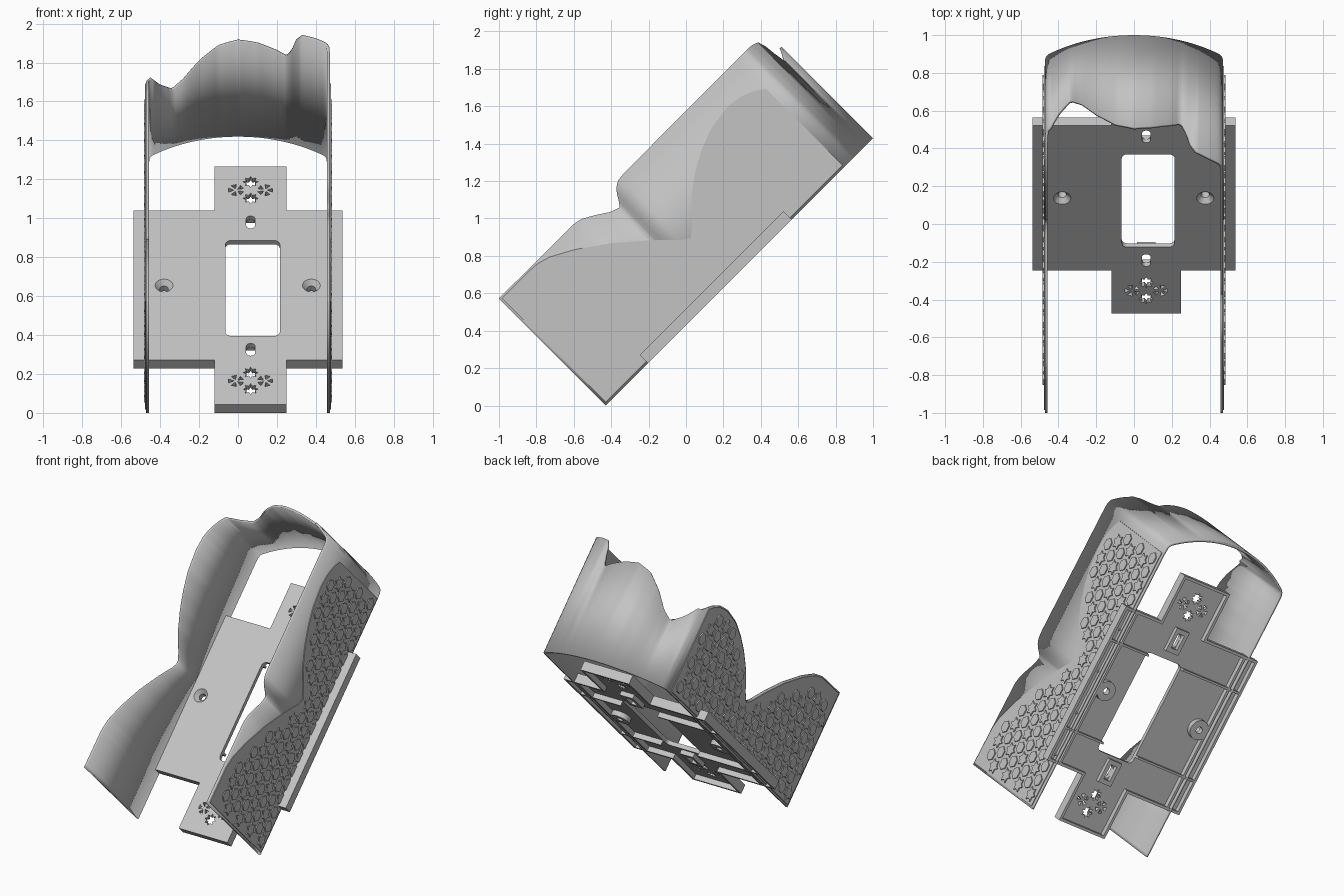
import bpy, bmesh
from math import sin, cos, pi, sqrt
from mathutils import Matrix

cube = bpy.data.objects.get("Cube")
if cube:
    bpy.data.objects.remove(cube, do_unlink=True)

grey = bpy.data.materials.new("light_grey")
grey.use_nodes = True
grey.diffuse_color = (0.55, 0.55, 0.55, 1)
grey.node_tree.nodes["Principled BSDF"].inputs["Base Color"].default_value = (0.55, 0.55, 0.55, 1)

# The whole model leans back by 45 degrees: local x, u (up the slope), w (off the slope)
TILT = Matrix.Rotation(pi / 4, 4, 'X')
# Maps a flat drawing in (u, w) onto the side walls, thickness along x
SIDE = TILT @ Matrix(((0, 0, 1, 0), (1, 0, 0, 0), (0, 1, 0, 0), (0, 0, 0, 1)))
BASE, DECK = 0.304, 0.366


def add_mesh(name, bm, matrix=TILT, smooth=False):
    mesh = bpy.data.meshes.new(name)
    bm.to_mesh(mesh)
    bm.free()
    mesh.materials.append(grey)
    ob = bpy.data.objects.new(name, mesh)
    bpy.context.collection.objects.link(ob)
    ob.matrix_world = matrix
    if smooth:
        bpy.ops.object.select_all(action='DESELECT')
        ob.select_set(True)
        bpy.context.view_layer.objects.active = ob
        bpy.ops.object.shade_smooth_by_angle(angle=pi / 6)
    return ob


def slab(name, loops, low, high, matrix=TILT):
    """Extruded flat shape; loops inside other loops become holes."""
    curve = bpy.data.curves.new(name, 'CURVE')
    curve.dimensions, curve.fill_mode = '2D', 'BOTH'
    curve.extrude = (high - low) / 2
    for loop in loops:
        spline = curve.splines.new('POLY')
        spline.points.add(len(loop) - 1)
        for point, (a, b) in zip(spline.points, loop):
            point.co = (a, b, 0, 1)
        spline.use_cyclic_u = True
    temp = bpy.data.objects.new(name + "_outline", curve)
    bpy.context.collection.objects.link(temp)
    graph = bpy.context.evaluated_depsgraph_get()
    mesh = bpy.data.meshes.new_from_object(temp.evaluated_get(graph))
    bm = bmesh.new()
    bm.from_mesh(mesh)
    bpy.data.objects.remove(temp, do_unlink=True)
    bpy.data.meshes.remove(mesh)
    bmesh.ops.remove_doubles(bm, verts=bm.verts, dist=0.0002)
    bmesh.ops.recalc_face_normals(bm, faces=bm.faces)
    for f in bm.faces:
        f.material_index = 0
    bmesh.ops.translate(bm, verts=bm.verts, vec=(0, 0, (low + high) / 2))
    return add_mesh(name, bm, matrix, True)


def star(cx, cy, outer, inner, n):
    return [(cx + r * cos(pi * k / n + pi / 2), cy + r * sin(pi * k / n + pi / 2))
            for k in range(2 * n) for r in [inner if k % 2 else outer]]


def disc(cx, cy, r, n=24):
    return [(cx + r * cos(2 * pi * k / n), cy + r * sin(2 * pi * k / n)) for k in range(n)]


def box(cx, cy, hx, hy):
    return [(cx - hx, cy - hy), (cx + hx, cy - hy), (cx + hx, cy + hy), (cx - hx, cy + hy)]


def rounded(cx, cy, hx, hy, r, n=5):
    pts = []
    for q, (sx, sy) in enumerate([(1, 1), (-1, 1), (-1, -1), (1, -1)]):
        for k in range(n + 1):
            a = pi / 2 * (q + k / n)
            pts.append((cx + sx * (hx - r) + r * cos(a), cy + sy * (hy - r) + r * sin(a)))
    return pts


def lookup(table, t):
    for (a, p), (b, q) in zip(table, table[1:]):
        if t <= b:
            return p + (q - p) * max(0, t - a) / (b - a)
    return table[-1][1]


# Rim heights: left wall, right wall (by u) and back wall (by x)
left_rim = [(-0.3, 1.112), (0.27, 1.11), (0.31, 1.1), (0.364, 1.071), (0.45, 1.015), (0.498, 1.0),
            (0.523, 1.032), (0.548, 1.078), (0.59, 1.107), (0.643, 1.113), (1.6, 1.115)]
right_rim = [(-0.3, 1.112), (-0.04, 1.11), (0.04, 1.09), (0.17, 1.02), (0.34, 0.9), (0.5, 0.76),
             (0.6, 0.66), (0.65, 0.625), (0.7, 0.665), (0.81, 0.78), (0.92, 0.86), (1.03, 0.92),
             (1.15, 0.965), (1.29, 0.982), (1.38, 0.97), (1.45, 0.94), (1.56, 0.86)]
back_rim = [(-0.45, 0.86), (-0.4, 0.775), (-0.34, 0.715), (-0.28, 0.765), (-0.2, 0.87), (-0.1, 0.962),
            (0, 0.995), (0.1, 0.98), (0.2, 0.945), (0.25, 0.92), (0.28, 0.98), (0.3, 1.056),
            (0.33, 1.1), (0.4, 1.113), (0.46, 1.115)]

# Wrap-around shell: left wall, bowed back, right wall
W, BOW = 0.472, 0.789
side_us = [-0.304 + 1.804 * k / 90 for k in range(91)]
corner = [(0.470, 1.54), (0.463, 1.562)]
path = [(W, u, lookup(left_rim, u)) for u in side_us]
path += [(x, u, 1.115) for x, u in corner]
for k in range(61):
    x = 0.45 - 0.9 * k / 60
    path.append((x, 1.718 - BOW + sqrt(BOW * BOW - x * x), lookup(back_rim, x)))
path += [(-x, u, lookup(right_rim, u)) for x, u in reversed(corner)]
path += [(-W, u, lookup(right_rim, u)) for u in reversed(side_us)]
bm = bmesh.new()
rows = [(bm.verts.new((x, u, BASE)), bm.verts.new((x, u, w))) for x, u, w in path]
for (a, b), (c, d) in zip(rows, rows[1:]):
    bm.faces.new((a, c, d, b))
shell = add_mesh("wraparound_shell", bm, TILT, True)
thick = shell.modifiers.new("thickness", 'SOLIDIFY')
thick.thickness, thick.offset = 0.015, -1

# Raised side panels with a pattern of hexagons and stars
us = [-0.29 + 1.79 * k / 80 for k in range(81)]
panel = [(-0.29, 0.316), (1.5, 0.316)] + [(u, lookup(right_rim, u) - 0.01) for u in reversed(us)]
tiles = []
for j in range(9):
    for i in range(19):
        u, w = -0.23 + 0.098 * (i + 0.5 * (j % 2)), 0.375 + 0.085 * j
        if u > 1.46 or any(w > lookup(right_rim, u + d) - 0.06 for d in (-0.04, 0, 0.04)):
            continue
        if (i - j // 2 + 2 * j) % 3 == 0:
            tiles.append(star(u, w, 0.05, 0.029, 6))
        else:
            tiles.append(disc(u, w, 0.04, 6))
for side, s in (("left", 1), ("right", -1)):
    for part, loops, a, b in (("panel", [panel], 0.470, 0.477), ("pattern", tiles, 0.475, 0.484)):
        slab(side + "_" + part, loops, min(s * a, s * b), max(s * a, s * b), SIDE)

# Mounting plate: wide body with a narrower, off-centre tab at each end
MID, TAB = 0.56, 0.065


def plate_outline(d):
    x, t, u, v = 0.537 - d, 0.185 - d, 0.543 - d, 0.864 - d
    return [(-x, MID - u), (TAB - t, MID - u), (TAB - t, MID - v), (TAB + t, MID - v),
            (TAB + t, MID - u), (x, MID - u), (x, MID + u), (TAB + t, MID + u),
            (TAB + t, MID + v), (TAB - t, MID + v), (TAB - t, MID + u), (-x, MID + u)]


opening = rounded(0.075, 0.54, 0.14, 0.347, 0.03)
screws = [(-0.38, MID), (0.377, MID)]
slots = [(TAB, 0.094), (TAB, 1.02)]
holes = [opening]
holes += [disc(x, u, 0.046) for x, u in screws]
holes += [rounded(x, u, 0.023, 0.045, 0.022) for x, u in slots]
# Ornamental cut-outs: two stars and two rosettes on each tab
for u in (-0.133, 1.253):
    holes += [star(TAB, u + d, 0.04, 0.024, 8) for d in (-0.06, 0.06)]
    for d in (-0.075, 0.075):
        for k in range(5):
            a = 2 * pi * k / 5 + (0 if d > 0 else pi)
            holes.append([(TAB + d + r * cos(a + t), u + r * sin(a + t))
                          for r, t in ((0.01, 0), (0.041, -0.36), (0.041, 0.36))])
slab("mounting_plate", [plate_outline(0)] + holes, 0.338, DECK)
slab("plate_rim", [plate_outline(0), plate_outline(0.018)], BASE, 0.34)

# Ribs, screw bosses and slot frames on the underside
for side, s in (("left", 1), ("right", -1)):
    slab(side + "_long_rib", [box(s * 0.437, MID, 0.008, 0.53)], BASE, 0.34)
    edge = 0.215 if s > 0 else -0.065
    for end, u in (("lower", 0.25), ("upper", 0.87)):
        slab(f"{side}_{end}_cross_rib",
             [box((s * 0.52 + edge) / 2, u, abs(s * 0.52 - edge) / 2, 0.007)], BASE, 0.34)
for x, u in screws:
    slab("screw_boss", [disc(x, u, 0.065), disc(x, u, 0.022)], BASE, 0.34)
    bm = bmesh.new()
    bmesh.ops.create_cone(bm, cap_ends=False, segments=24, radius1=0.022, radius2=0.046, depth=0.026)
    bmesh.ops.reverse_faces(bm, faces=bm.faces)
    bmesh.ops.translate(bm, verts=bm.verts, vec=(x, u, 0.353))
    add_mesh("countersink", bm, TILT, True)
for x, u in slots:
    slab("slot_frame", [box(x, u, 0.05, 0.08), box(x, u, 0.024, 0.05)], BASE + 0.005, 0.34)
